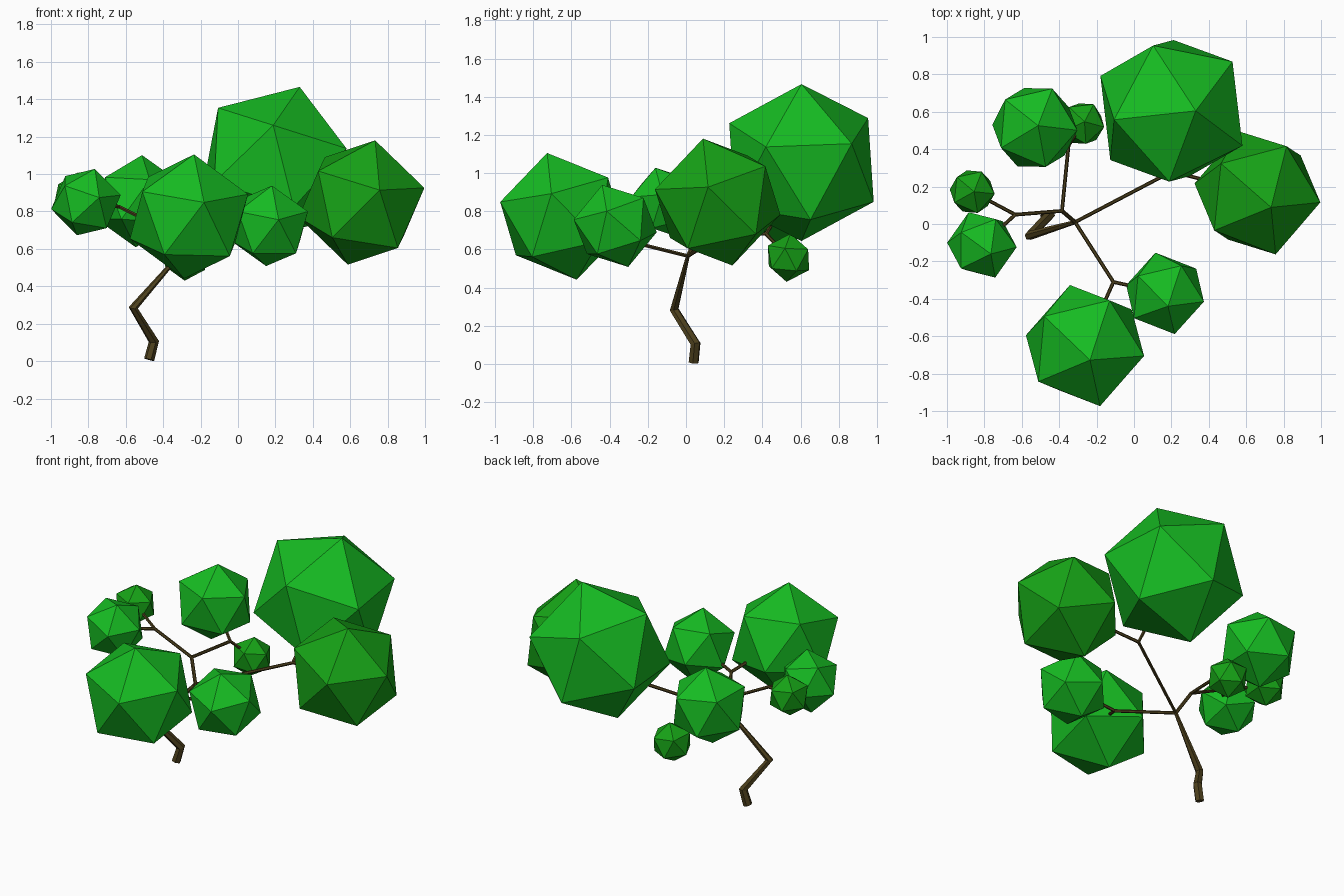
import bpy, bmesh
from mathutils import Vector, Matrix

if "Cube" in bpy.data.objects:
    bpy.data.objects.remove(bpy.data.objects["Cube"])


def material(name, rgb):
    m = bpy.data.materials.new(name)
    m.diffuse_color = (*rgb, 1)
    m.use_nodes = True
    m.node_tree.nodes["Principled BSDF"].inputs["Base Color"].default_value = m.diffuse_color
    return m


BARK = material("bark", (0.075, 0.052, 0.012))
LEAF = material("leaf", (0.008, 0.50, 0.016))
LEAF_DARK = material("leaf_dark", (0.008, 0.36, 0.008))


def frame(a, b):
    """Orthonormal frame with z along a and b in the xz plane."""
    z = a.normalized()
    y = z.cross(b).normalized()
    return Matrix((y.cross(z), y, z)).transposed()


def leaf_ball(name, centre, radius, up, side, mat):
    """Icosahedron with one corner along up and a neighbour corner towards side."""
    bm = bmesh.new()
    bmesh.ops.create_icosphere(bm, subdivisions=1, radius=radius)
    bm.verts.ensure_lookup_table()
    top = max(bm.verts, key=lambda v: v.co.z)
    near = top.link_edges[0].other_vert(top)
    rot = frame(Vector(up), Vector(side)) @ frame(top.co, near.co).transposed()
    bmesh.ops.transform(bm, verts=bm.verts,
                        matrix=Matrix.Translation(centre) @ rot.to_4x4())
    mesh = bpy.data.meshes.new(name)
    bm.to_mesh(mesh)
    bm.free()
    mesh.materials.append(mat)
    bpy.context.collection.objects.link(bpy.data.objects.new(name, mesh))


def limb(name, points, radii):
    """Tapered faceted tube along a polyline."""
    cu = bpy.data.curves.new(name, 'CURVE')
    cu.dimensions = '3D'
    cu.bevel_depth = 1
    cu.bevel_resolution = 1
    cu.use_fill_caps = True
    sp = cu.splines.new('POLY')
    sp.points.add(len(points) - 1)
    for p, co, r in zip(sp.points, points, radii):
        p.co, p.radius = (*co, 1), r
    sp.use_smooth = False
    cu.materials.append(BARK)
    ob = bpy.data.objects.new(name, cu)
    bpy.context.collection.objects.link(ob)
    bpy.ops.object.select_all(action='DESELECT')
    ob.select_set(True)
    bpy.context.view_layer.objects.active = ob
    bpy.ops.object.convert(target='MESH')


# Foliage: name, centre, radius, up corner, side corner, material
balls = {
    "back_foliage": ((0.20, 0.605, 1.055), 0.431, (0.13, 0, 0.411), (-0.01, -0.377, 0.21), LEAF),
    "right_foliage": ((0.66, 0.166, 0.848), 0.349, (0.073, -0.077, 0.332), (0.335, -0.051, 0.082), LEAF_DARK),
    "front_foliage": ((-0.262, -0.65, 0.773), 0.342, (0.027, -0.078, 0.334), (0.08, -0.321, 0.08), LEAF),
    "front_small_foliage": ((0.166, -0.371, 0.723), 0.226, (0.016, -0.069, 0.217), (0.05, -0.212, 0.037), LEAF),
    "back_left_foliage": ((-0.53, 0.516, 0.855), 0.247, (0.017, 0.01, 0.245), (0.058, -0.22, 0.09), LEAF),
    "back_left_small_foliage": ((-0.275, 0.537, 0.556), 0.127, (0.01, 0.01, 0.125), (0.112, -0.018, 0.045), LEAF_DARK),
    "left_small_foliage": ((-0.865, 0.173, 0.88), 0.13, (0.01, 0, 0.13), (0.03, -0.12, 0.05), LEAF_DARK),
    "left_foliage": ((-0.813, -0.112, 0.85), 0.19, (0.048, -0.048, 0.177), (0.07, -0.17, 0.03), LEAF),
}
for name, args in balls.items():
    leaf_ball(name, *args)

# Crooked trunk up to the main fork
fork = (-0.315, 0.01, 0.565)
limb("trunk", [(-0.475, 0.04, 0.008), (-0.45, 0.05, 0.105), (-0.56, -0.062, 0.285), fork],
     [0.028, 0.028, 0.025, 0.011])

# Branches: each ends in a node that splits into two twigs
left_fork = (-0.385, 0.07, 0.70)
limb("left_fork_branch", [fork, left_fork], [0.011, 0.011])
forks = [
    ("right", fork, (0.20, 0.28, 0.74), "back_foliage", "right_foliage"),
    ("front", fork, (-0.11, -0.31, 0.645), "front_foliage", "front_small_foliage"),
    ("left", left_fork, (-0.635, 0.05, 0.825), "left_foliage", "left_small_foliage"),
    ("back", left_fork, (-0.35, 0.42, 0.68), "back_left_foliage", "back_left_small_foliage"),
]
for name, start, node, *tips in forks:
    limb(name + "_branch", [start, node], [0.010, 0.010])
    for i, tip in enumerate(tips):
        limb(f"{name}_twig_{i + 1}", [node, balls[tip][0]], [0.010, 0.009])
